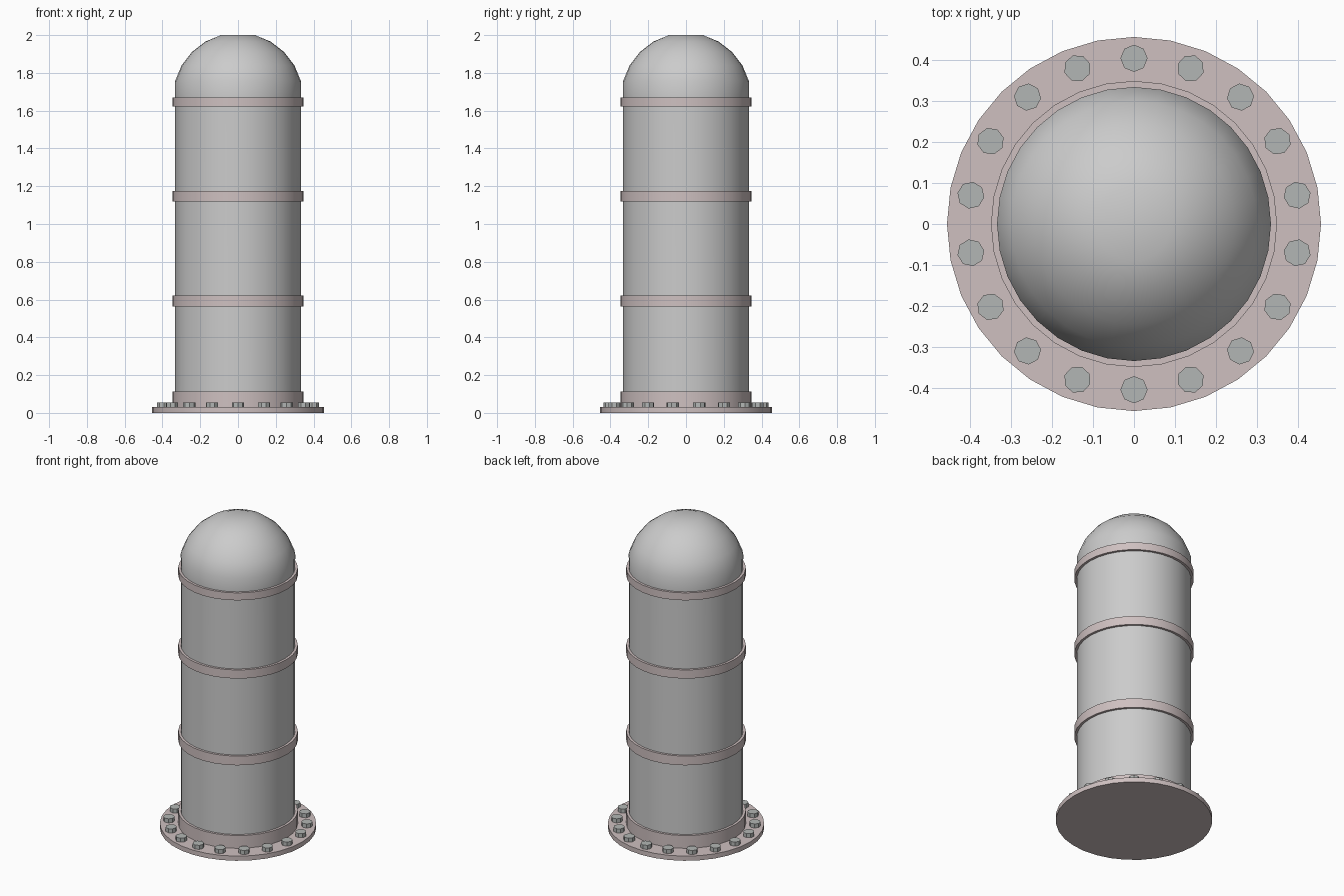
import bpy, bmesh
from math import sin, cos, pi, radians

if "Cube" in bpy.data.objects:
    bpy.data.objects.remove(bpy.data.objects["Cube"])

SIDES = 32


def material(name, color):
    m = bpy.data.materials.new(name)
    m.diffuse_color = color
    m.use_nodes = True
    m.node_tree.nodes["Principled BSDF"].inputs["Base Color"].default_value = m.diffuse_color
    return m


ROSE = material("rose_metal", (0.62, 0.53, 0.53, 1))
BOLT = material("bolt_metal", (0.45, 0.47, 0.46, 1))


def finish(bm, name, mat=None, angle=30):
    bmesh.ops.remove_doubles(bm, verts=bm.verts, dist=1e-5)
    bmesh.ops.recalc_face_normals(bm, faces=bm.faces)
    me = bpy.data.meshes.new(name)
    bm.to_mesh(me)
    bm.free()
    ob = bpy.data.objects.new(name, me)
    bpy.context.collection.objects.link(ob)
    if mat:
        me.materials.append(mat)
    bpy.ops.object.select_all(action='DESELECT')
    ob.select_set(True)
    bpy.context.view_layer.objects.active = ob
    bpy.ops.object.shade_smooth_by_angle(angle=radians(angle))
    return ob


def lathe(name, profile, mat=None, closed=False, angle=30):
    """Spin an (r, z) profile around z; open profiles get flat end caps."""
    bm = bmesh.new()
    rings = [[bm.verts.new((r * cos(2 * pi * i / SIDES), r * sin(2 * pi * i / SIDES), z))
              for i in range(SIDES)] for r, z in profile]
    pairs = list(zip(rings, rings[1:]))
    if closed:
        pairs.append((rings[-1], rings[0]))
    for a, b in pairs:
        for i in range(SIDES):
            j = (i + 1) % SIDES
            bm.faces.new((a[i], a[j], b[j], b[i]))
    if not closed:
        bm.faces.new(rings[0][::-1])
        bm.faces.new(rings[-1])
    return finish(bm, name, mat, angle)


# Cylindrical body with domed, flat-tipped cap
R, R_BAND = 0.333, 0.348
dome = [(0.345 * cos(radians(a)), 1.667 + 0.345 * sin(radians(a))) for a in (15, 30, 45, 60, 75)]
lathe("tank_body", [(R, 0.03), (R, 1.667)] + dome, angle=40)

# Raised bands around the body
for i, (z0, z1) in enumerate([(0.563, 0.622), (1.12, 1.175), (1.622, 1.67)]):
    lathe(f"band_{i + 1}", [(R - 0.01, z0), (R_BAND, z0), (R_BAND, z1), (R - 0.01, z1)], ROSE, True)

# Base flange with collar
lathe("base_flange", [(0.455, 0), (0.455, 0.03), (R_BAND, 0.03),
                      (R_BAND, 0.112), (R - 0.01, 0.112)], ROSE)

# Ring of eight-sided bolts
for k in range(18):
    a = pi / 2 + k * 2 * pi / 18
    bm = bmesh.new()
    top, bottom = [[bm.verts.new((0.403 * cos(a) + 0.033 * cos(a + i * pi / 4),
                                  0.403 * sin(a) + 0.033 * sin(a + i * pi / 4), z))
                    for i in range(8)] for z in (0.056, 0.025)]
    bm.faces.new(top)
    bm.faces.new(bottom[::-1])
    for i in range(8):
        j = (i + 1) % 8
        bm.faces.new((bottom[i], bottom[j], top[j], top[i]))
    finish(bm, f"flange_bolt_{k + 1}", BOLT)
